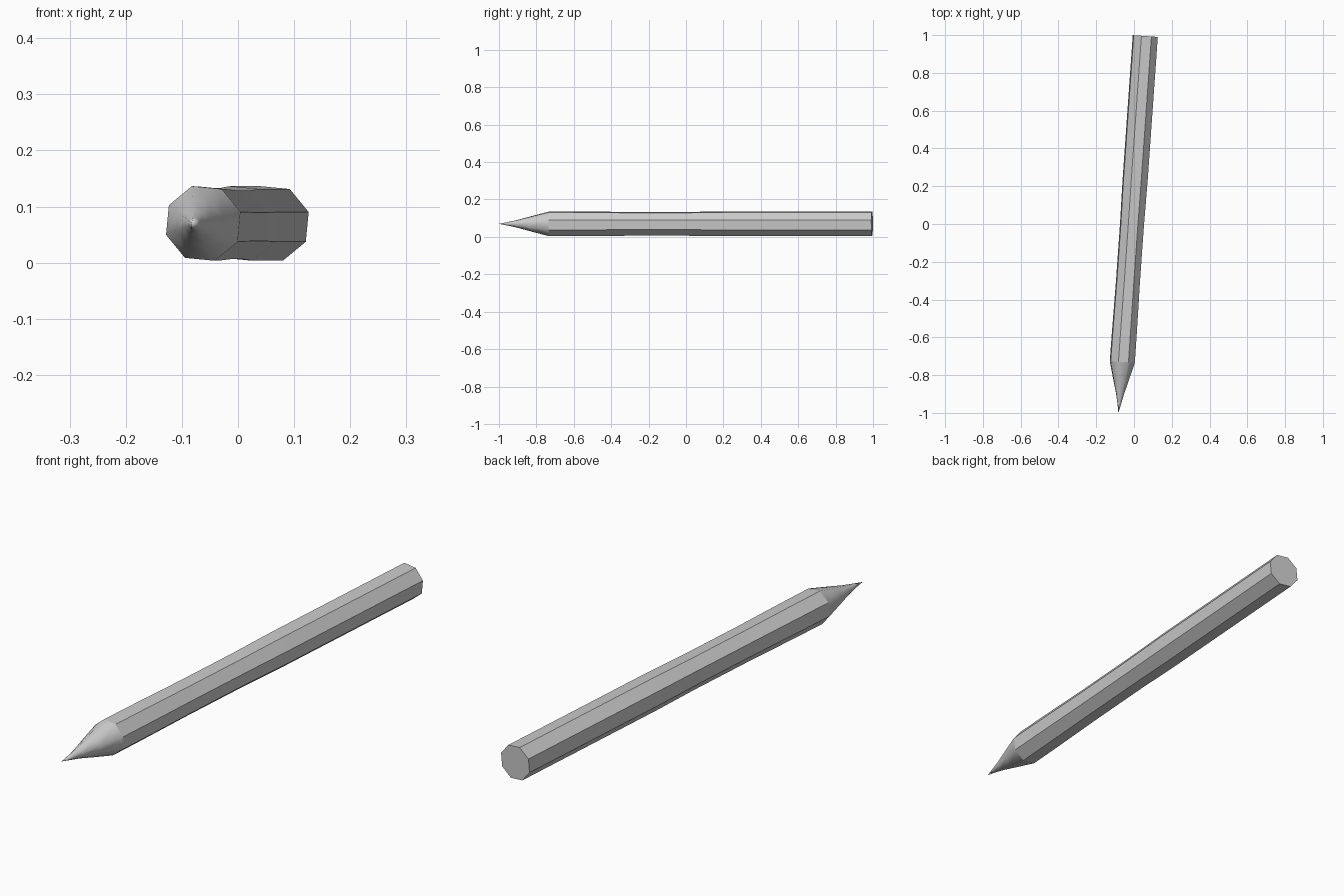
import bpy, bmesh
from math import cos, sin, radians
from mathutils import Vector

if "Cube" in bpy.data.objects:
    bpy.data.objects.remove(bpy.data.objects["Cube"])

SIDES, TWIST, Z = 8, radians(17), 0.07
AXIS = Vector((0.0705, 1, 0)).normalized()
SIDE = Vector((AXIS.y, -AXIS.x, 0))
MID = Vector((-0.0105, 0, Z))


def loft(name, stations, cap_end, tip=None):
    """Octagonal rings (y, radius) along the slanted axis."""
    bm = bmesh.new()
    rings = []
    for y, r in stations:
        c = MID + AXIS * (y / AXIS.y)
        rings.append([bm.verts.new(c + SIDE * r * cos(TWIST + i * radians(45))
                                   + Vector((0, 0, r * sin(TWIST + i * radians(45)))))
                      for i in range(SIDES)])
    for a, b in zip(rings, rings[1:]):
        for i in range(SIDES):
            j = (i + 1) % SIDES
            bm.faces.new((a[i], a[j], b[j], b[i]))
    if cap_end:
        bm.faces.new(rings[-1])
    if tip:
        t = bm.verts.new(tip)
        for i in range(SIDES):
            bm.faces.new((rings[0][(i + 1) % SIDES], rings[0][i], t))
    bmesh.ops.recalc_face_normals(bm, faces=bm.faces)
    mesh = bpy.data.meshes.new(name)
    bm.to_mesh(mesh)
    bm.free()
    ob = bpy.data.objects.new(name, mesh)
    bpy.context.collection.objects.link(ob)
    return ob


# Flat-sided barrel with a slightly worn middle
loft("pencil_barrel", [(-0.73, 0.0695), (-0.58, 0.069), (-0.3, 0.0665),
                       (0.0, 0.0665), (0.23, 0.0695), (0.995, 0.0695)], True)

# Smooth, slightly hollow sharpened point
point = loft("sharpened_point", [(-0.95, 0.0105), (-0.9, 0.022), (-0.83, 0.042),
                                 (-0.73, 0.0695)], False, (-0.083, -1.0, Z))
for p in point.data.polygons:
    p.use_smooth = True
